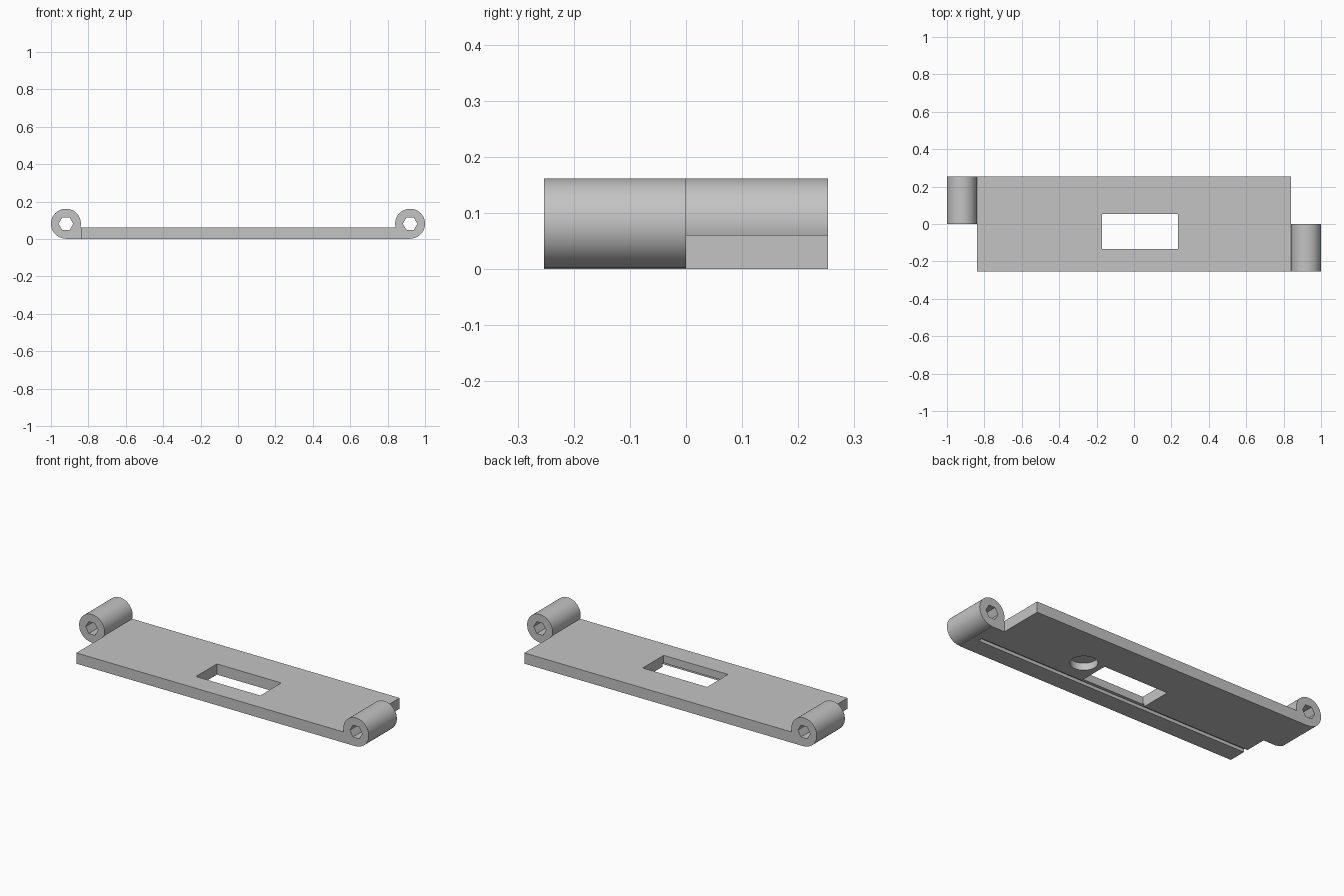
import bpy, bmesh, math

cube = bpy.data.objects.get("Cube")
if cube:
    bpy.data.objects.remove(cube, do_unlink=True)

# One plain grey material
grey = bpy.data.materials.new("plain_grey")
grey.use_nodes = True
grey.diffuse_color = (0.55, 0.55, 0.55, 1)
grey.node_tree.nodes["Principled BSDF"].inputs["Base Color"].default_value = (0.55, 0.55, 0.55, 1)

PLATE_X, HALF_Y, PLATE_Z = 0.84, 0.253, 0.061
BARREL_R, BARREL_X, BARREL_Z = 0.08, 0.92, 0.082


def prism(name, points, axis, start, end):
    """Extrude a closed profile along y (points are x,z) or z (points are x,y)."""
    bm = bmesh.new()
    place = (lambda a, b: (a, start, b)) if axis == "y" else (lambda a, b: (a, b, start))
    face = bm.faces.new([bm.verts.new(place(a, b)) for a, b in points])
    moved = bmesh.ops.extrude_face_region(bm, geom=[face])["geom"]
    shift = (0, end - start, 0) if axis == "y" else (0, 0, end - start)
    bmesh.ops.translate(bm, vec=shift, verts=[v for v in moved if isinstance(v, bmesh.types.BMVert)])
    bmesh.ops.recalc_face_normals(bm, faces=bm.faces)
    mesh = bpy.data.meshes.new(name)
    bm.to_mesh(mesh)
    bm.free()
    mesh.materials.append(grey)
    obj = bpy.data.objects.new(name, mesh)
    bpy.context.collection.objects.link(obj)
    return obj


def box(name, x0, x1, y0, y1, z0, z1):
    return prism(name, [(x0, y0), (x1, y0), (x1, y1), (x0, y1)], "z", z0, z1)


def ring(cx, cy, radius, sides):
    return [(cx + radius * math.cos(math.tau * i / sides),
             cy + radius * math.sin(math.tau * i / sides)) for i in range(sides)]


def combine(target, tool, operation):
    """Apply a boolean and discard the tool."""
    mod = target.modifiers.new("combine", "BOOLEAN")
    mod.operation, mod.solver, mod.object = operation, "EXACT", tool
    bpy.context.view_layer.objects.active = target
    bpy.ops.object.modifier_apply(modifier=mod.name)
    bpy.data.objects.remove(tool, do_unlink=True)


# Base plate
plate = box("hinge_plate", -PLATE_X, PLATE_X, -HALF_Y, HALF_Y, 0, PLATE_Z)

# Hinge barrels on opposite corners, each joined by a square web
for side in (-1, 1):
    y0, y1 = sorted((0, -side * HALF_Y))
    x0, x1 = sorted((side * (PLATE_X - 0.05), side * BARREL_X))
    combine(plate, box("web", x0, x1, y0, y1, 0, PLATE_Z), "UNION")
    barrel = prism("barrel", ring(side * BARREL_X, BARREL_Z, BARREL_R, 64), "y", y0, y1)
    combine(plate, barrel, "UNION")
    bore = prism("hex_bore", ring(side * BARREL_X, BARREL_Z, 0.039, 6), "y", y0 - 0.1, y1 + 0.1)
    combine(plate, bore, "DIFFERENCE")

# Rectangular window, underside groove and blind round pocket
combine(plate, box("window", -0.17, 0.235, -0.135, 0.053, -0.1, 0.2), "DIFFERENCE")
combine(plate, box("groove", -1, 0.88, -0.152, -0.125, -0.1, 0.018), "DIFFERENCE")
combine(plate, prism("pocket", ring(0.337, 0.014, 0.07, 48), "z", -0.1, 0.04), "DIFFERENCE")

# Smooth barrels with crisp edges
bpy.ops.object.select_all(action="DESELECT")
plate.select_set(True)
bpy.context.view_layer.objects.active = plate
bpy.ops.object.shade_smooth_by_angle(angle=math.radians(30))
